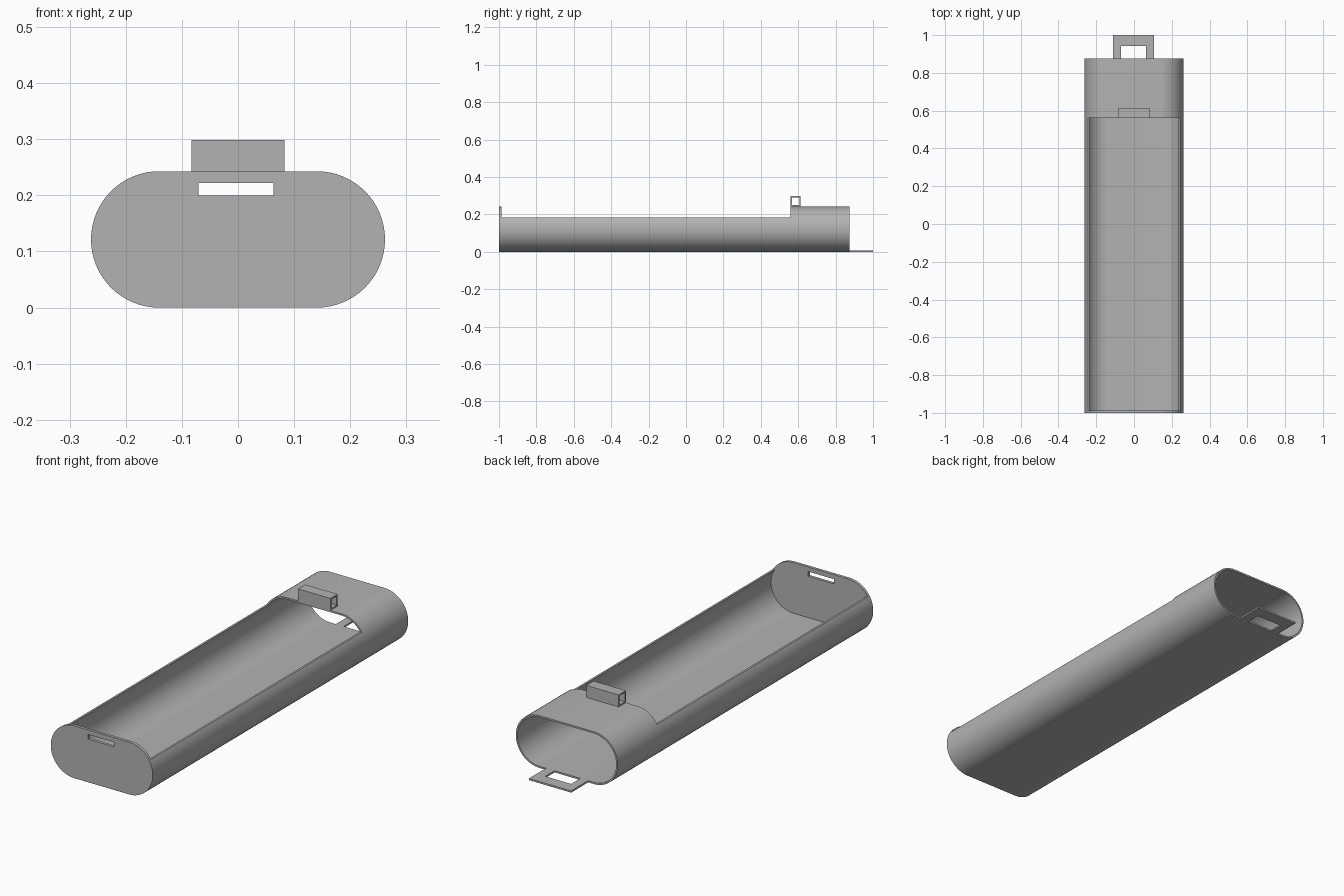
import bpy
import bmesh
from math import sin, cos, pi, radians

cube = bpy.data.objects.get("Cube")
if cube:
    bpy.data.objects.remove(cube, do_unlink=True)

# Dimensions
RADIUS, OFFSET = 0.1215, 0.1405
WALL, END_WALL = 0.008, 0.0135
FRONT, BACK, RIM_Y, RIM_Z = -1.0, 0.875, 0.56, 0.185
SLOT_X = (-0.07, 0.063)

grey = bpy.data.materials.new("plain grey")
grey.use_nodes = True
colour = (0.45, 0.45, 0.45, 1)
grey.diffuse_color = colour
grey.node_tree.nodes["Principled BSDF"].inputs["Base Color"].default_value = colour


def make_object(name, bm):
    bmesh.ops.recalc_face_normals(bm, faces=bm.faces)
    mesh = bpy.data.meshes.new(name)
    bm.to_mesh(mesh)
    bm.free()
    mesh.materials.append(grey)
    obj = bpy.data.objects.new(name, mesh)
    bpy.context.collection.objects.link(obj)
    return obj


def box(name, xs, ys, zs):
    bm = bmesh.new()
    bmesh.ops.create_cube(bm, size=1)
    for v in bm.verts:
        v.co = [r[0] if c < 0 else r[1] for c, r in zip(v.co, (xs, ys, zs))]
    return make_object(name, bm)


def capsule_prism(name, radius, y0, y1, steps=32):
    """Two half circles joined by flat sides, extruded along y."""
    bm = bmesh.new()
    verts = []
    for side in (1, -1):
        for i in range(steps + 1):
            a = -pi / 2 + pi * i / steps
            verts.append(bm.verts.new((side * (OFFSET + radius * cos(a)), y0,
                                       RADIUS + side * radius * sin(a))))
    face = bm.faces.new(verts)
    grown = bmesh.ops.extrude_face_region(bm, geom=[face])["geom"]
    for v in grown:
        if isinstance(v, bmesh.types.BMVert):
            v.co.y = y1
    return make_object(name, bm)


def cut(obj, *cutters):
    bpy.context.view_layer.objects.active = obj
    for cutter in cutters:
        mod = obj.modifiers.new("cut", 'BOOLEAN')
        mod.operation = 'DIFFERENCE'
        mod.solver = 'EXACT'
        mod.object = cutter
        bpy.ops.object.modifier_apply(modifier=mod.name)
        bpy.data.objects.remove(cutter, do_unlink=True)


# Hollow tray: closed front, open back, large top opening, slot in the front
tray = capsule_prism("tray_shell", RADIUS, FRONT, BACK)
cut(tray,
    capsule_prism("hollow_cutter", RADIUS - WALL, FRONT + END_WALL, BACK + 0.1),
    box("opening_cutter", (-0.4, 0.4), (FRONT + END_WALL, RIM_Y), (RIM_Z, 0.4)),
    box("slot_cutter", SLOT_X, (FRONT - 0.1, FRONT + 0.1), (0.2, 0.222)))
bpy.ops.object.select_all(action='DESELECT')
tray.select_set(True)
bpy.context.view_layer.objects.active = tray
bpy.ops.object.shade_smooth_by_angle(angle=radians(30))

# Flat latch tab at the back with a rectangular window
tab = box("latch_tab", (-0.11, 0.107), (BACK, 1.0), (0, WALL))
cut(tab, box("window_cutter", SLOT_X, (BACK - 0.1, 0.943), (-0.1, 0.1)))

# Square tube on the top rim, open to both sides
tube = box("strap_loop", (-0.083, 0.083), (RIM_Y, 0.613), (0.243, 0.299))
cut(tube, box("tube_cutter", (-0.2, 0.2), (RIM_Y + 0.007, 0.606), (0.25, 0.292)))
